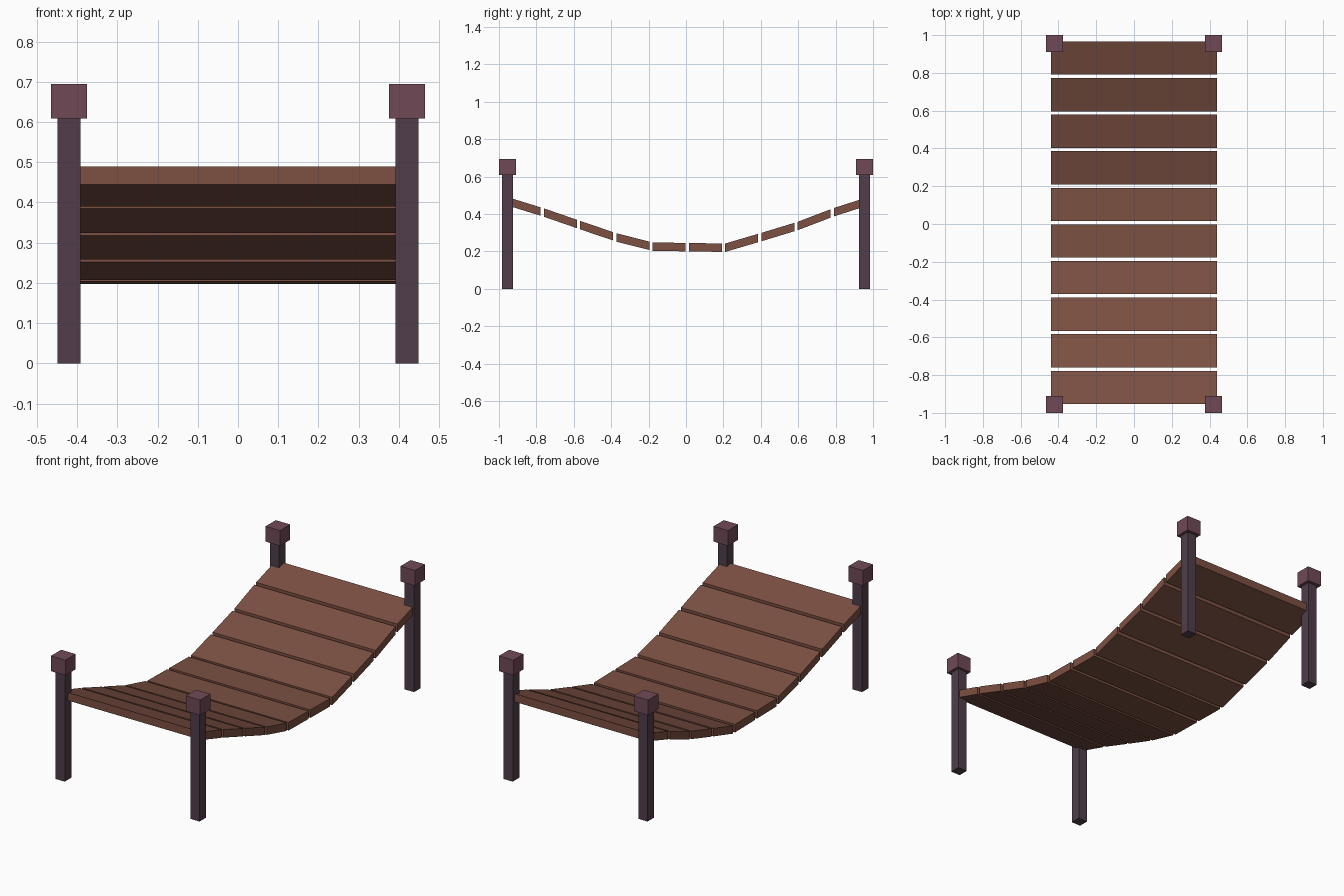
import bpy

if "Cube" in bpy.data.objects:
    bpy.data.objects.remove(bpy.data.objects["Cube"])


def material(name, rgb):
    m = bpy.data.materials.new(name)
    m.diffuse_color = (*rgb, 1)
    m.use_nodes = True
    m.node_tree.nodes["Principled BSDF"].inputs["Base Color"].default_value = m.diffuse_color
    return m


wood = material("plank_wood", (0.20, 0.08, 0.054))
post_wood = material("post_wood", (0.08, 0.048, 0.069))
cap_wood = material("cap_wood", (0.16, 0.068, 0.093))


def box(name, x, y, z, mat):
    """Box from (min, max) ranges; z holds (bottom, top) pairs at the two y ends."""
    verts = [(px, y[j], z[j][k]) for k in (0, 1) for j in (0, 1) for px in x]
    faces = [(0, 2, 3, 1), (4, 5, 7, 6), (0, 1, 5, 4),
             (2, 6, 7, 3), (0, 4, 6, 2), (1, 3, 7, 5)]
    mesh = bpy.data.meshes.new(name)
    mesh.from_pydata(verts, [], faces)
    mesh.materials.append(mat)
    obj = bpy.data.objects.new(name, mesh)
    bpy.context.collection.objects.link(obj)
    return obj


# Sagging deck: planks with vertical ends follow this top line
START, PITCH, WIDTH, THICK = -0.953, 0.1937, 0.176, 0.045
sag = [0.49, 0.430, 0.363, 0.297, 0.248, 0.245, 0.242, 0.299, 0.358, 0.432, 0.494]
for i in range(10):
    y0 = START + PITCH * i
    z0 = sag[i]
    z1 = z0 + (sag[i + 1] - z0) * WIDTH / PITCH
    box(f"plank_{i + 1}", (-0.44, 0.44), (y0, y0 + WIDTH),
        [(z0 - THICK, z0), (z1 - THICK, z1)], wood)

# Corner posts with block caps
for sx, side in ((-1, "left"), (1, "right")):
    for sy, end in ((-1, "front"), (1, "back")):
        for part, half, cy, z, mat in (("post", 0.029, 0.954, (0, 0.61), post_wood),
                                       ("post_cap", 0.045, 0.955, (0.609, 0.695), cap_wood)):
            cx, y = sx * 0.42, sy * cy
            box(f"{end}_{side}_{part}", (cx - half, cx + half),
                (y - half, y + half), [z, z], mat)
